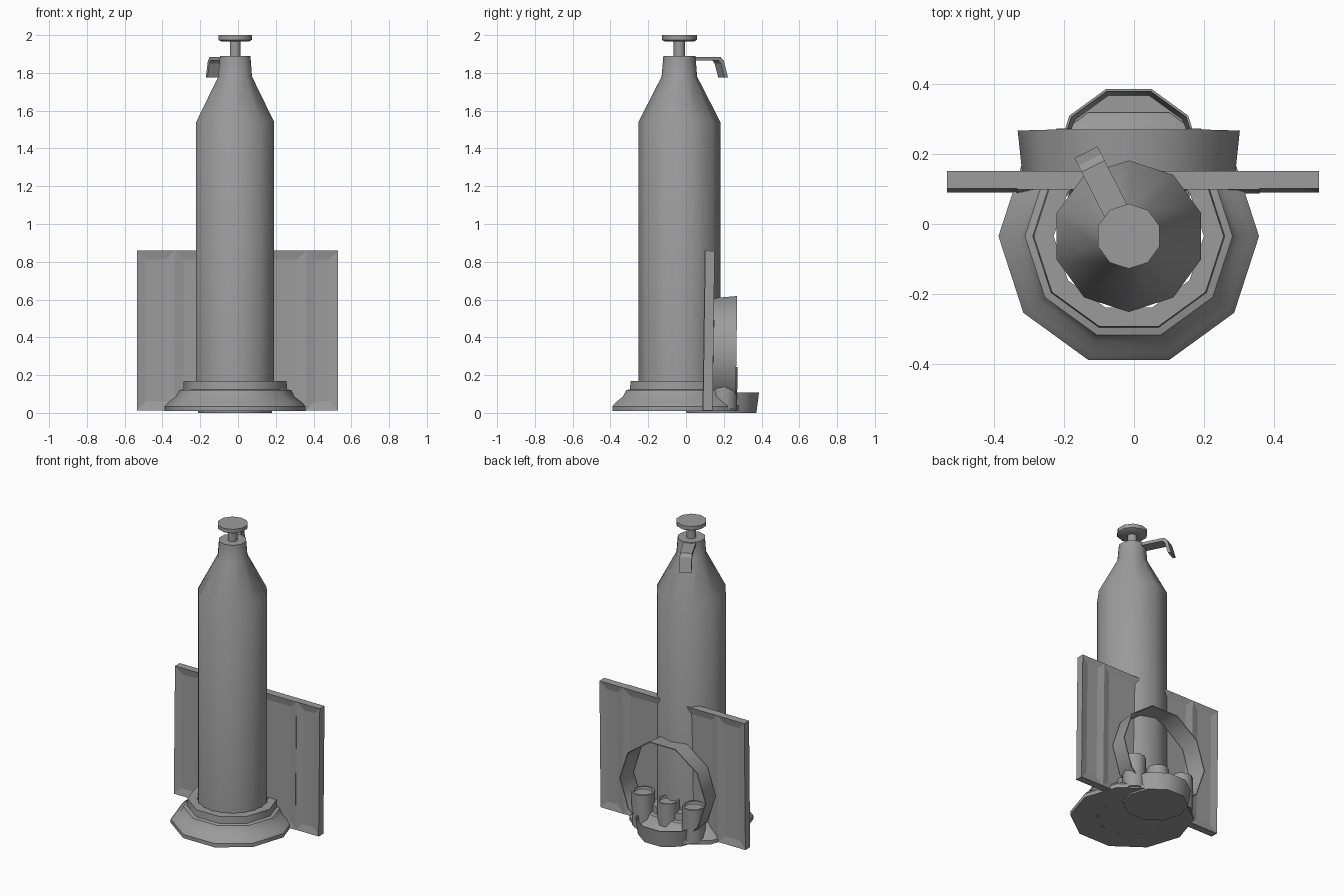
import bpy, bmesh, math
from mathutils import Matrix, Vector

if "Cube" in bpy.data.objects:
    bpy.data.objects.remove(bpy.data.objects["Cube"])

grey = bpy.data.materials.new("plain_grey")
grey.use_nodes = True
colour = (0.33, 0.33, 0.33, 1)
grey.diffuse_color = colour
grey.node_tree.nodes["Principled BSDF"].inputs["Base Color"].default_value = colour

SIDES = 10
AXIS = Vector((-0.015, -0.035, 0))   # bottle centre line
LEAN = -0.014                        # slight backward lean of the rear parts


def finish(bm, name, smooth=0):
    bmesh.ops.recalc_face_normals(bm, faces=bm.faces)
    mesh = bpy.data.meshes.new(name)
    bm.to_mesh(mesh)
    bm.free()
    mesh.materials.append(grey)
    obj = bpy.data.objects.new(name, mesh)
    bpy.context.collection.objects.link(obj)
    if smooth:
        bpy.ops.object.select_all(action='DESELECT')
        obj.select_set(True)
        bpy.context.view_layer.objects.active = obj
        bpy.ops.object.shade_smooth_by_angle(angle=math.radians(smooth))
    return obj


def lathe(name, profile, centre=AXIS, phase=0, closed=False, smooth=40):
    """Turn a (radius, height) profile about a vertical axis."""
    bm = bmesh.new()
    turn = Matrix.Rotation(math.radians(phase), 3, 'Z')
    verts = [bm.verts.new(turn @ Vector((r, 0, z))) for r, z in profile]
    pairs = list(zip(verts, verts[1:]))
    if closed:
        pairs.append((verts[-1], verts[0]))
    edges = [bm.edges.new(p) for p in pairs]
    bmesh.ops.spin(bm, geom=verts + edges, cent=(0, 0, 0), axis=(0, 0, 1),
                   steps=SIDES, angle=math.tau)
    bmesh.ops.remove_doubles(bm, verts=bm.verts, dist=0.0001)
    obj = finish(bm, name, smooth)
    obj.location = centre
    return obj


# Bottle with shoulder and neck
lathe("bottle", [(0, 0.01), (0.217, 0.01), (0.217, 1.54), (0.094, 1.78),
                 (0.085, 1.89), (0, 1.89)], phase=90)

# Valve stem and knob
lathe("valve_stem", [(0, 1.88), (0.03, 1.88), (0.03, 1.98), (0, 1.98)], phase=90)
lathe("valve_knob", [(0, 1.965), (0.075, 1.965), (0.093, 1.975),
                     (0.093, 2.0), (0, 2.0)], phase=90)

# Flared foot ring around the bottle
lathe("foot_ring", [(0.215, 0.01), (0.373, 0.01), (0.373, 0.035), (0.35, 0.06),
                    (0.315, 0.085), (0.297, 0.12), (0.275, 0.125),
                    (0.272, 0.17), (0.215, 0.17)], closed=True)

# Bent lever beside the neck
path = [(0.07, 1.885), (0.225, 1.885), (0.245, 1.865), (0.27, 1.775)]
inner = [(0.25, 1.775), (0.228, 1.85), (0.215, 1.865), (0.07, 1.865)]
bm = bmesh.new()
face = bm.faces.new([bm.verts.new((-0.037, d, z)) for d, z in path + inner])
extruded = bmesh.ops.extrude_face_region(bm, geom=[face])["geom"]
bmesh.ops.translate(bm, vec=(0.074, 0, 0),
                    verts=[g for g in extruded if isinstance(g, bmesh.types.BMVert)])
lever = finish(bm, "lever")
lever.location = AXIS
lever.rotation_euler.z = math.radians(27)

# Back plate: three panels with sunken faces on both sides
for name, x0, x1, y0 in (("left_panel", 0.36, 0.53, 0.09),
                         ("centre_panel", -0.335, 0.36, 0.087),
                         ("right_panel", -0.535, -0.335, 0.09)):
    bm = bmesh.new()
    bmesh.ops.create_cube(bm, size=1)
    y1, z0, z1 = 0.14, 0.015, 0.86
    bmesh.ops.scale(bm, vec=(x1 - x0, y1 - y0, z1 - z0), verts=bm.verts)
    bmesh.ops.translate(bm, vec=((x0 + x1) / 2, (y0 + y1) / 2, (z0 + z1) / 2),
                        verts=bm.verts)
    bm.normal_update()
    broad = [f for f in bm.faces if abs(f.normal.y) > 0.9]
    bmesh.ops.inset_individual(bm, faces=broad, thickness=0.065, depth=-0.01)
    finish(bm, name).rotation_euler.x = LEAN

# Upright hoop behind the plate, axis along y
hoop = lathe("rear_hoop", [(0.305, 0), (0.318, -0.122), (0.312, -0.122), (0.299, 0)],
             centre=Vector((-0.015, 0.145, 0.318)), closed=True)
hoop.rotation_euler.x = math.radians(90) + LEAN

# Shallow tray under the hoop
lathe("rear_tray", [(0, 0), (0.195, 0), (0.21, 0.108), (0.203, 0.108),
                    (0.19, 0.03), (0, 0.03)], centre=Vector((-0.015, 0.187, 0)))

# Three short posts standing in the tray
for name, x, r, h in (("right_post", -0.2, 0.07, 0.245),
                      ("middle_post", -0.015, 0.068, 0.235),
                      ("left_post", 0.17, 0.07, 0.245)):
    post = lathe(name, [(0, 0.02), (r, 0.02), (r, h), (r * 0.85, h),
                        (r * 0.8, h - 0.015), (0, h - 0.015)],
                 centre=Vector((x, 0.203, 0)))
    post.rotation_euler.x = LEAN
